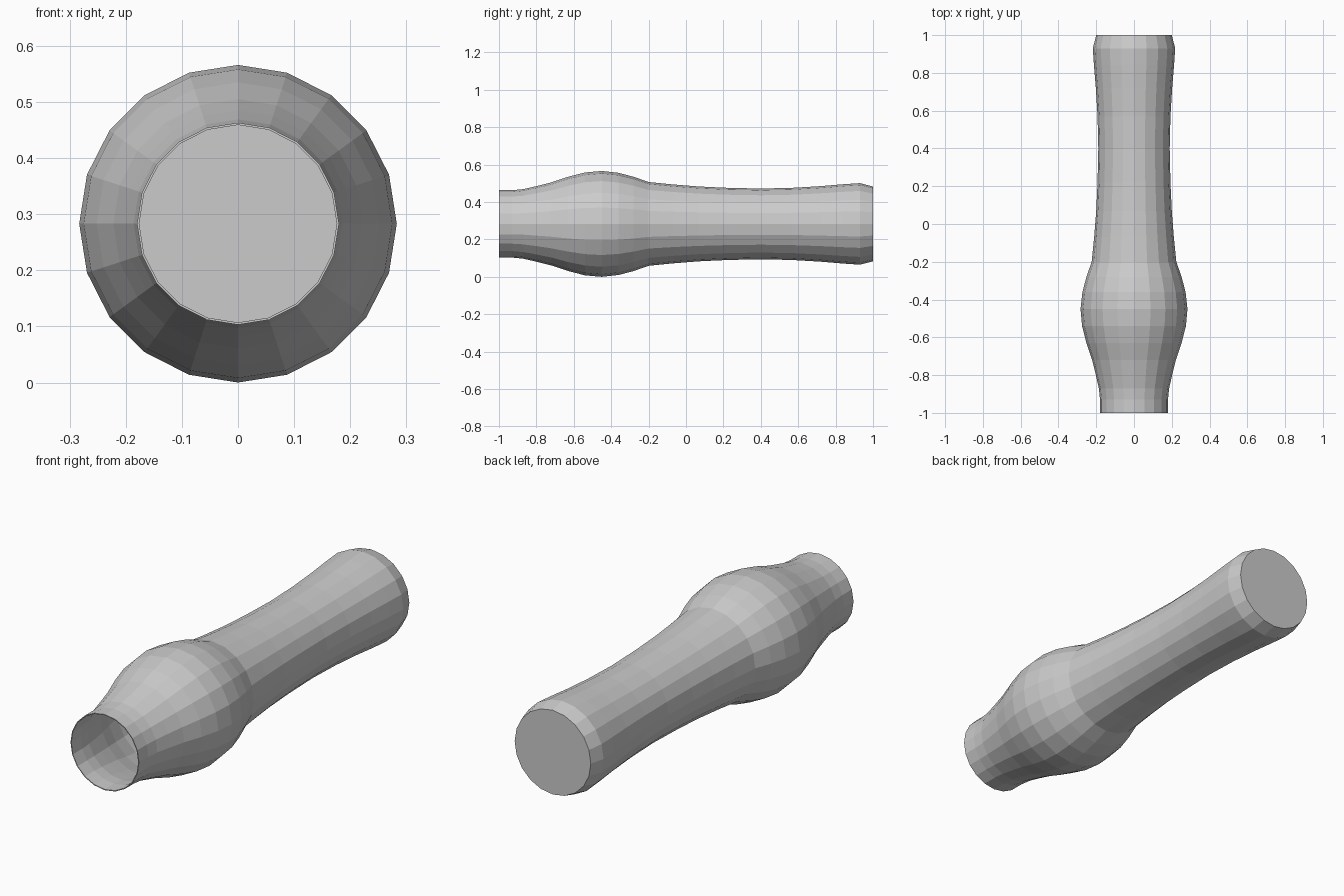
import bpy, bmesh
from math import cos, sin, pi

if "Cube" in bpy.data.objects:
    bpy.data.objects.remove(bpy.data.objects["Cube"])

SIDES = 20
CENTRE_Z = 0.283
WALL = 0.004

# (y, radius) along the axis: open front neck, bulb, crease, waisted grip, bevelled end
PROFILE = [(-1.0, 0.18), (-0.93, 0.18), (-0.87, 0.186), (-0.8, 0.202),
           (-0.72, 0.222), (-0.63, 0.252), (-0.54, 0.275), (-0.45, 0.283),
           (-0.36, 0.273), (-0.28, 0.252), (-0.2, 0.224),
           (-0.07, 0.211), (0.07, 0.2), (0.22, 0.193), (0.4, 0.189),
           (0.57, 0.193), (0.72, 0.202), (0.84, 0.212), (0.93, 0.218),
           (1.0, 0.2)]


def ring(bm, y, r):
    return [bm.verts.new((r * sin(2 * pi * i / SIDES), y,
                          CENTRE_Z + r * cos(2 * pi * i / SIDES)))
            for i in range(SIDES)]


# Hollow tube: outer skin, closed back cap, thin inner skin
inner = [(y, r - WALL) for y, r in PROFILE]
inner[-1] = (1.0 - WALL, inner[-1][1])
bm = bmesh.new()
rings = [ring(bm, y, r) for y, r in inner[::-1] + PROFILE]
for a, b in zip(rings, rings[1:]):
    for i in range(SIDES):
        j = (i + 1) % SIDES
        bm.faces.new((a[i], a[j], b[j], b[i]))
bm.faces.new(rings[0])
bm.faces.new(rings[-1])
bmesh.ops.recalc_face_normals(bm, faces=bm.faces)

mesh = bpy.data.meshes.new("bulbed_handle")
bm.to_mesh(mesh)
bm.free()
handle = bpy.data.objects.new("bulbed_handle", mesh)
bpy.context.collection.objects.link(handle)
